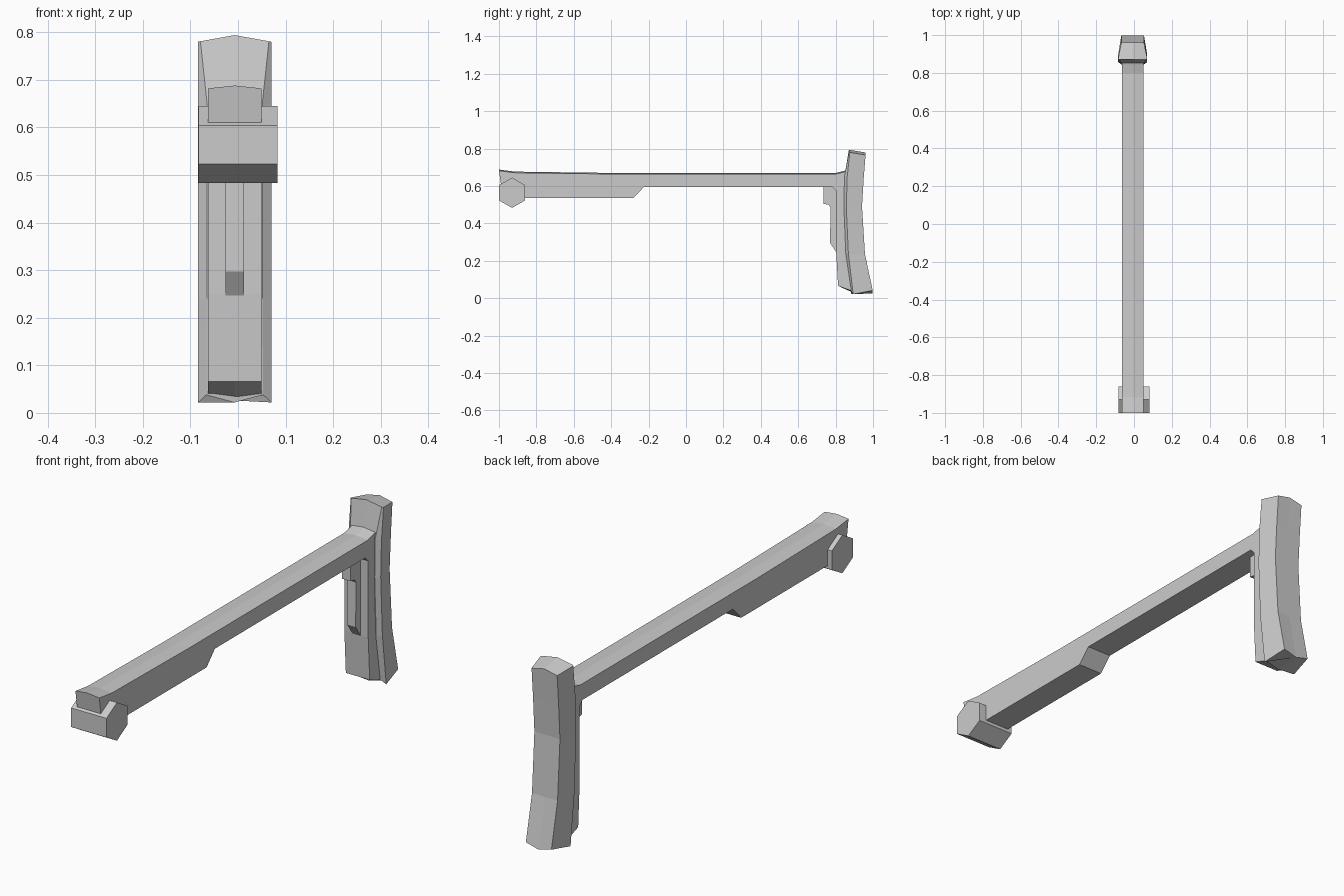
import bpy, bmesh, math

if "Cube" in bpy.data.objects:
    bpy.data.objects.remove(bpy.data.objects["Cube"])

CX = -0.007  # centre line of the stock body


def finish(name, bm):
    bmesh.ops.recalc_face_normals(bm, faces=bm.faces)
    me = bpy.data.meshes.new(name)
    bm.to_mesh(me)
    bm.free()
    ob = bpy.data.objects.new(name, me)
    bpy.context.collection.objects.link(ob)
    return ob


def bridge(bm, rings):
    for a, b in zip(rings, rings[1:]):
        n = len(a)
        for i in range(n):
            j = (i + 1) % n
            bm.faces.new((a[i], a[j], b[j], b[i]))


def side_profile(name, pts, xs):
    """Sweep a (y, z, ridge) profile across x; ridge lifts the middle section."""
    bm = bmesh.new()
    rings = []
    for k, x in enumerate(xs):
        mid = 0 < k < len(xs) - 1
        rings.append([bm.verts.new((x, y, z + (r if mid else 0))) for y, z, r in pts])
    bridge(bm, rings)
    bm.faces.new(rings[0])
    bm.faces.new(rings[-1])
    return finish(name, bm)


# Stock body: beam with crowned top, stepped underside and rear web
R = 0.006
body = [(-1.0, 0.682, R), (-0.915, 0.671, R), (-0.4, 0.664, R), (0.80, 0.664, R),
        (0.845, 0.675, R), (0.875, 0.685, R),
        (0.875, 0.5, 0), (0.88, 0.25, 0), (0.895, 0.037, -0.008),
        (0.813, 0.066, 0), (0.803, 0.25, 0), (0.803, 0.575, 0), (0.783, 0.595, 0),
        (-0.225, 0.595, 0), (-0.28, 0.537, 0), (-0.97, 0.537, 0), (-0.988, 0.6, 0)]
side_profile("stock_body", body, (CX - 0.056, CX, CX + 0.056))

# Release latch in front of the web
latch = [(0.735, 0.6), (0.735, 0.505), (0.763, 0.5), (0.773, 0.485),
         (0.77, 0.297), (0.803, 0.247), (0.82, 0.247), (0.82, 0.6)]
side_profile("latch", [(y, z, 0) for y, z in latch], (-0.026, 0.013))

# Hexagonal hinge lug at the front
lug = [(-0.93 + 0.081 * math.sin(a), 0.564 + 0.081 * math.cos(a))
       for a in (i * math.pi / 3 for i in range(6))]
side_profile("hinge_lug", [(y, z, 0) for y, z in lug], (-0.083, 0.083))

# Butt pad: stacked rings of front lip, wide rim and narrower back
# (lip half width, lip y, lip z, rim y, rim z, back y, back z, ridge)
stations = [(0.072, 0.871, 0.781, 0.876, 0.780, 0.960, 0.766, 0.013),
            (0.058, 0.847, 0.650, 0.862, 0.650, 0.950, 0.640, 0),
            (0.058, 0.844, 0.490, 0.857, 0.490, 0.941, 0.490, 0),
            (0.058, 0.854, 0.240, 0.868, 0.240, 0.957, 0.235, 0),
            (0.060, 0.884, 0.038, 0.894, 0.022, 0.998, 0.042, -0.016)]
bm = bmesh.new()
rings = []
for lw, ly, lz, ry, rz, by, bz, r in stations:
    ring = [(-lw, ly, lz), (0, ly, lz + r), (lw, ly, lz), (0.077, ry, rz),
            (0.06, by, bz), (0, by, bz + r), (-0.06, by, bz), (-0.077, ry, rz)]
    rings.append([bm.verts.new((x + CX, y, z)) for x, y, z in ring])
bridge(bm, rings)
for g in (rings[0], rings[-1]):
    bm.faces.new([g[i] for i in (1, 2, 3, 4, 5)])
    bm.faces.new([g[i] for i in (5, 6, 7, 0, 1)])
finish("butt_pad", bm)
